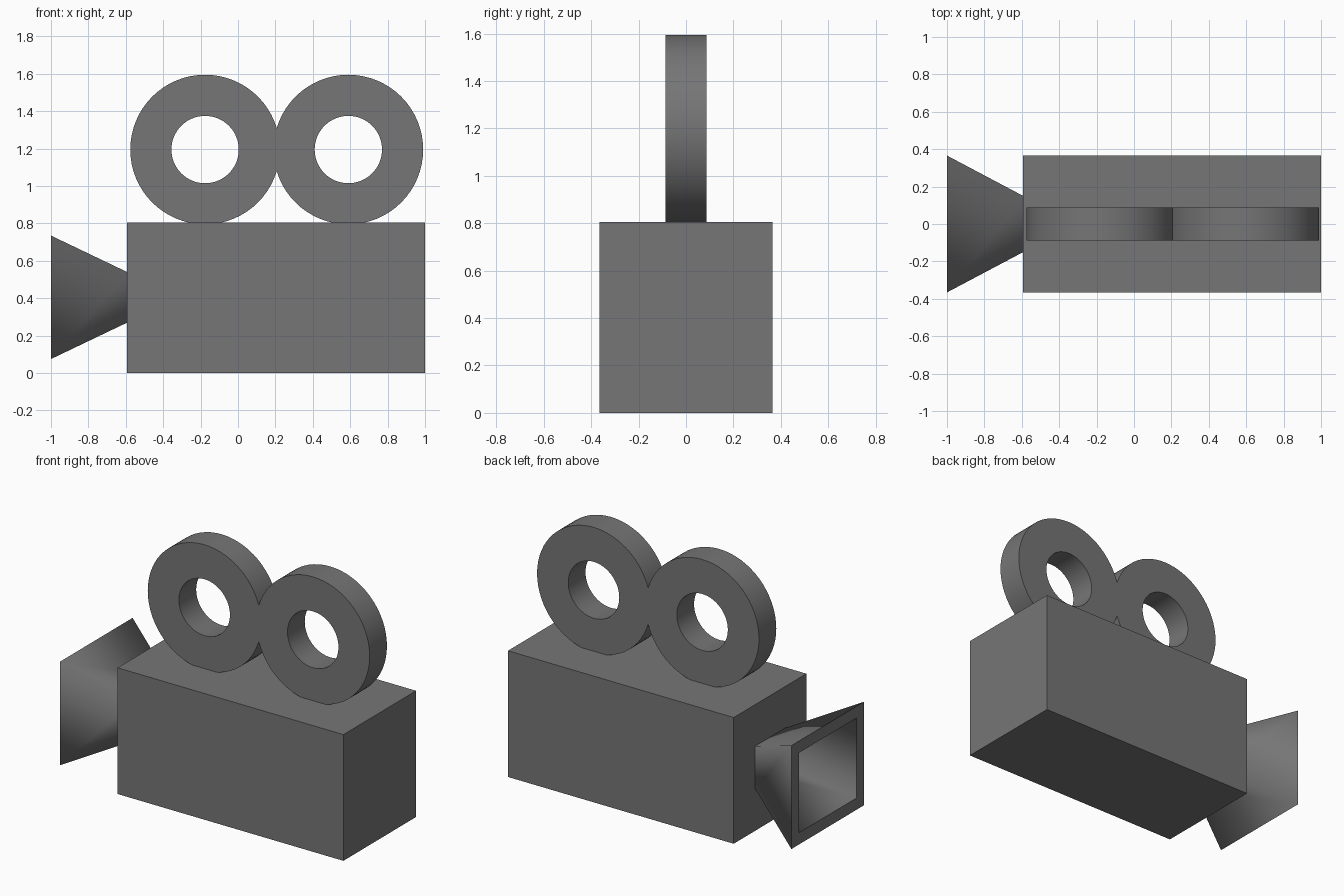
import bpy, bmesh, math

if "Cube" in bpy.data.objects:
    bpy.data.objects.remove(bpy.data.objects["Cube"])

# Dark grey finish shared by all parts
dark = bpy.data.materials.new("dark_grey")
dark.diffuse_color = (0.18, 0.18, 0.18, 1)
dark.use_nodes = True
dark.node_tree.nodes["Principled BSDF"].inputs["Base Color"].default_value = dark.diffuse_color


def make_object(name, bm, smooth_angle=None):
    bmesh.ops.recalc_face_normals(bm, faces=bm.faces)
    mesh = bpy.data.meshes.new(name)
    bm.to_mesh(mesh)
    bm.free()
    mesh.materials.append(dark)
    obj = bpy.data.objects.new(name, mesh)
    bpy.context.collection.objects.link(obj)
    if smooth_angle:
        bpy.ops.object.select_all(action='DESELECT')
        bpy.context.view_layer.objects.active = obj
        obj.select_set(True)
        bpy.ops.object.shade_smooth_by_angle(angle=math.radians(smooth_angle))
    return obj


def bridge(bm, a, b):
    n = len(a)
    return [bm.faces.new((a[i], a[(i + 1) % n], b[(i + 1) % n], b[i])) for i in range(n)]


# Camera body
bm = bmesh.new()
bmesh.ops.create_cube(bm, size=1)
bmesh.ops.scale(bm, vec=(1.593, 0.732, 0.805), verts=bm.verts)
bmesh.ops.translate(bm, vec=(0.2035, 0, 0.4025), verts=bm.verts)
make_object("camera_body", bm)

# Film reels: one ring trimmed at the seam, then mirrored and merged
SEAM, OFFSET, HALF_DEPTH, SEG = 0.207, 0.383, 0.087, 64
bm = bmesh.new()


def ring(radius, y):
    return [bm.verts.new((OFFSET + radius * math.cos(2 * math.pi * i / SEG), y,
                          radius * math.sin(2 * math.pi * i / SEG))) for i in range(SEG)]


loops = [ring(0.4, -HALF_DEPTH), ring(0.4, HALF_DEPTH),
         ring(0.18, HALF_DEPTH), ring(0.18, -HALF_DEPTH)]
for i in range(4):
    bridge(bm, loops[i], loops[(i + 1) % 4])
bmesh.ops.recalc_face_normals(bm, faces=bm.faces)
bmesh.ops.bisect_plane(bm, geom=bm.verts[:] + bm.edges[:] + bm.faces[:],
                       plane_co=(0, 0, 0), plane_no=(1, 0, 0), clear_inner=True)
reels = make_object("film_reels", bm, 30)
reels.location = (SEAM, 0, 1.195)
mirror = reels.modifiers.new("second_reel", 'MIRROR')
mirror.use_axis[0] = True
mirror.use_clip = True

# Lens hood: hollow square funnel with a thick rim
bm = bmesh.new()


def rect(x, hy, hz):
    return [bm.verts.new((x, sy * hy, 0.405 + sz * hz))
            for sy, sz in ((-1, -1), (1, -1), (1, 1), (-1, 1))]


MOUTH, BACK, WALL = -1.0, -0.592, 0.075
sections = [rect(BACK, 0.15, 0.135), rect(MOUTH, 0.366, 0.33),
            rect(MOUTH, 0.366 - WALL, 0.33 - WALL), rect(BACK, 0.15 - WALL, 0.135 - WALL)]
walls = bridge(bm, sections[0], sections[1]) + bridge(bm, sections[2], sections[3])
flats = bridge(bm, sections[1], sections[2]) + bridge(bm, sections[3], sections[0])
for f in walls:
    f.smooth = True
for f in flats:
    for e in f.edges:
        e.smooth = False
make_object("lens_hood", bm)
